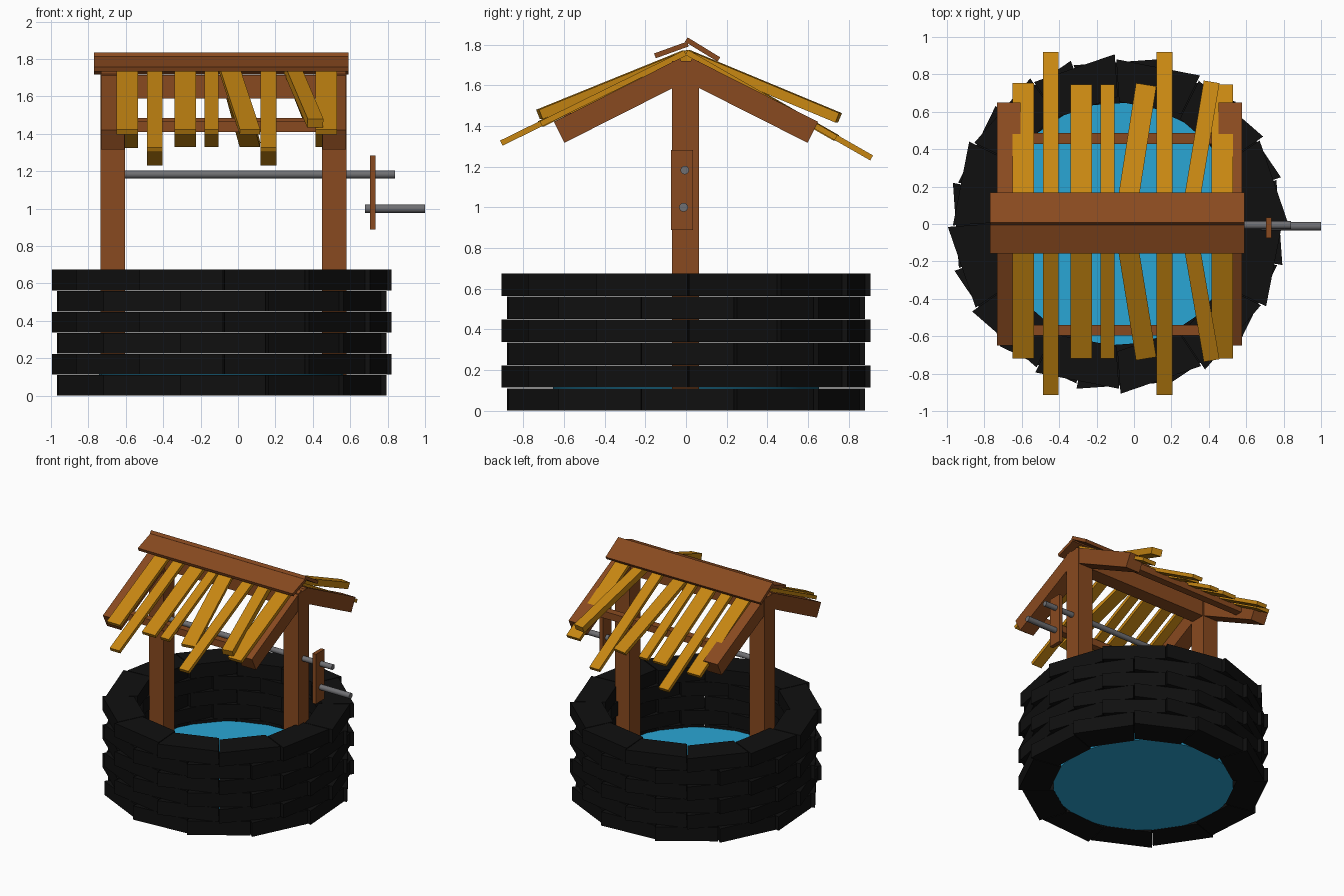
import bpy, bmesh
from math import radians, pi
from mathutils import Matrix, Vector

if "Cube" in bpy.data.objects:
    bpy.data.objects.remove(bpy.data.objects["Cube"])


def material(name, rgb):
    m = bpy.data.materials.new(name)
    m.diffuse_color = (*rgb, 1)
    m.use_nodes = True
    m.node_tree.nodes["Principled BSDF"].inputs["Base Color"].default_value = m.diffuse_color
    return m


STONE = material("dark_stone", (0.005, 0.005, 0.005))
WOOD = material("brown_wood", (0.25, 0.068, 0.014))
PLANK = material("yellow_wood", (0.57, 0.24, 0.006))
WATER = material("water_blue", (0.023, 0.38, 0.66))
METAL = material("grey_metal", (0.16, 0.16, 0.17))
CX = -0.0875  # centre of the stone ring


def finish(name, bm, mat):
    bmesh.ops.recalc_face_normals(bm, faces=bm.faces)
    me = bpy.data.meshes.new(name)
    bm.to_mesh(me)
    bm.free()
    me.materials.append(mat)
    ob = bpy.data.objects.new(name, me)
    bpy.context.collection.objects.link(ob)
    return ob


def box(name, lo, hi, mat):
    lo, hi = Vector(lo), Vector(hi)
    bm = bmesh.new()
    bmesh.ops.create_cube(bm, size=1, matrix=Matrix.Translation((lo + hi) / 2)
                          @ Matrix.Diagonal((*(hi - lo), 1)))
    return finish(name, bm, mat)


def beam(name, a, b, width, thick, mat):
    """Box whose upper face runs from a to b; width is horizontal."""
    a, b = Vector(a), Vector(b)
    d = (b - a).normalized()
    side = d.cross(Vector((0, 0, 1))).normalized()
    up = side.cross(d)
    rot = Matrix((d, side, up)).transposed().to_4x4()
    bm = bmesh.new()
    bmesh.ops.create_cube(bm, size=1, matrix=Matrix.Translation((a + b) / 2 - up * thick / 2)
                          @ rot @ Matrix.Diagonal(((b - a).length, width, thick, 1)))
    return finish(name, bm, mat)


def cylinder(name, centre, r, depth, sides, mat, along_x=False):
    m = Matrix.Translation(centre)
    if along_x:
        m = m @ Matrix.Rotation(pi / 2, 4, 'Y')
    bm = bmesh.new()
    bmesh.ops.create_cone(bm, cap_ends=True, segments=sides, radius1=r, radius2=r,
                          depth=depth, matrix=m)
    ob = finish(name, bm, mat)
    bpy.context.view_layer.objects.active = ob
    bpy.ops.object.select_all(action='DESELECT')
    ob.select_set(True)
    bpy.ops.object.shade_smooth_by_angle(angle=radians(35))
    return ob


# Stone ring: six courses of twelve wedge blocks, staggered and slightly twisted
PITCH, N = 0.1127, 12
for c in range(6):
    bm = bmesh.new()
    z = c * PITCH
    for i in range(N):
        ang = 2 * pi * (i + 0.5 * (c % 2)) / N
        m = (Matrix.Translation((CX, 0, z)) @ Matrix.Rotation(ang, 4, 'Z')
             @ Matrix.Translation((0.755, 0, 0)) @ Matrix.Rotation(radians(4), 4, 'Z'))
        prof = [(-0.11, -0.17), (0.11, -0.228), (0.11, 0.228), (-0.11, 0.17)]
        lower = [bm.verts.new(m @ Vector((x, y, 0))) for x, y in prof]
        upper = [bm.verts.new(m @ Vector((x, y, 0.11))) for x, y in prof]
        bm.faces.new(lower)
        bm.faces.new(upper)
        for k in range(4):
            j = (k + 1) % 4
            bm.faces.new((lower[k], lower[j], upper[j], upper[k]))
    finish(f"stone_course_{c + 1}", bm, STONE)

# Water
cylinder("water", (CX, 0, 0.101), 0.655, 0.198, 32, WATER)

# Posts with a pair of sloping rafters each
for tag, x in (("left", -0.67), ("right", 0.515)):
    box(f"{tag}_post", (x - 0.065, -0.07, 0.01), (x + 0.065, 0.065, 1.72), WOOD)
    for end, s in (("front", -1), ("back", 1)):
        beam(f"{tag}_{end}_rafter", (x, s * 0.03, 1.733), (x, s * 0.65, 1.42),
             0.125, 0.115, WOOD)

# Ridge beam and purlins
box("ridge_beam", (-0.61, -0.06, 1.59), (0.455, 0.055, 1.715), WOOD)
box("front_purlin", (-0.62, -0.597, 1.41), (0.465, -0.54, 1.465), WOOD)
box("back_purlin", (-0.62, 0.428, 1.43), (0.465, 0.487, 1.485), WOOD)

# Roof boards: x at ridge, x at eave, width, front eave y, back eave y, raised
BOARDS = [
    (-0.592, -0.592, 0.115, 0.72, 0.755, 0),
    (-0.445, -0.445, 0.085, 0.915, 0.92, 0),
    (-0.283, -0.283, 0.115, 0.72, 0.745, 0),
    (-0.142, -0.142, 0.075, 0.72, 0.745, 0),
    (-0.05, 0.065, 0.11, 0.72, 0.745, 0),
    (0.163, 0.163, 0.085, 0.915, 0.92, 0),
    (0.29, 0.415, 0.085, 0.73, 0.76, 1),
    (0.473, 0.473, 0.115, 0.72, 0.745, 0),
]
for i, (x0, x1, w, yf, yb, raised) in enumerate(BOARDS, 1):
    sf, sb = (0.40, 0.41) if raised else (0.485, 0.565)
    t = 0.05 if raised else 0.028
    beam(f"front_roof_board_{i}", (x0, -0.01, 1.772), (x1, -yf, 1.772 - sf * yf), w, t, PLANK)
    beam(f"back_roof_board_{i}", (x0, 0.01, 1.775), (x1, yb, 1.775 - sb * yb), w, t, PLANK)

# Ridge caps
beam("front_ridge_cap", (-0.09, 0.005, 1.815), (-0.09, -0.157, 1.757), 1.36, 0.025, WOOD)
beam("back_ridge_cap", (-0.09, 0.008, 1.836), (-0.09, 0.168, 1.738), 1.36, 0.025, WOOD)

# Winch rod, crank plate and handle
cylinder("winch_rod", (0.1, -0.006, 1.183), 0.021, 1.48, 16, METAL, True)
box("crank_plate", (0.705, -0.074, 0.888), (0.736, 0.034, 1.283), WOOD)
cylinder("crank_handle", (0.84, -0.012, 1.0), 0.022, 0.32, 16, METAL, True)
